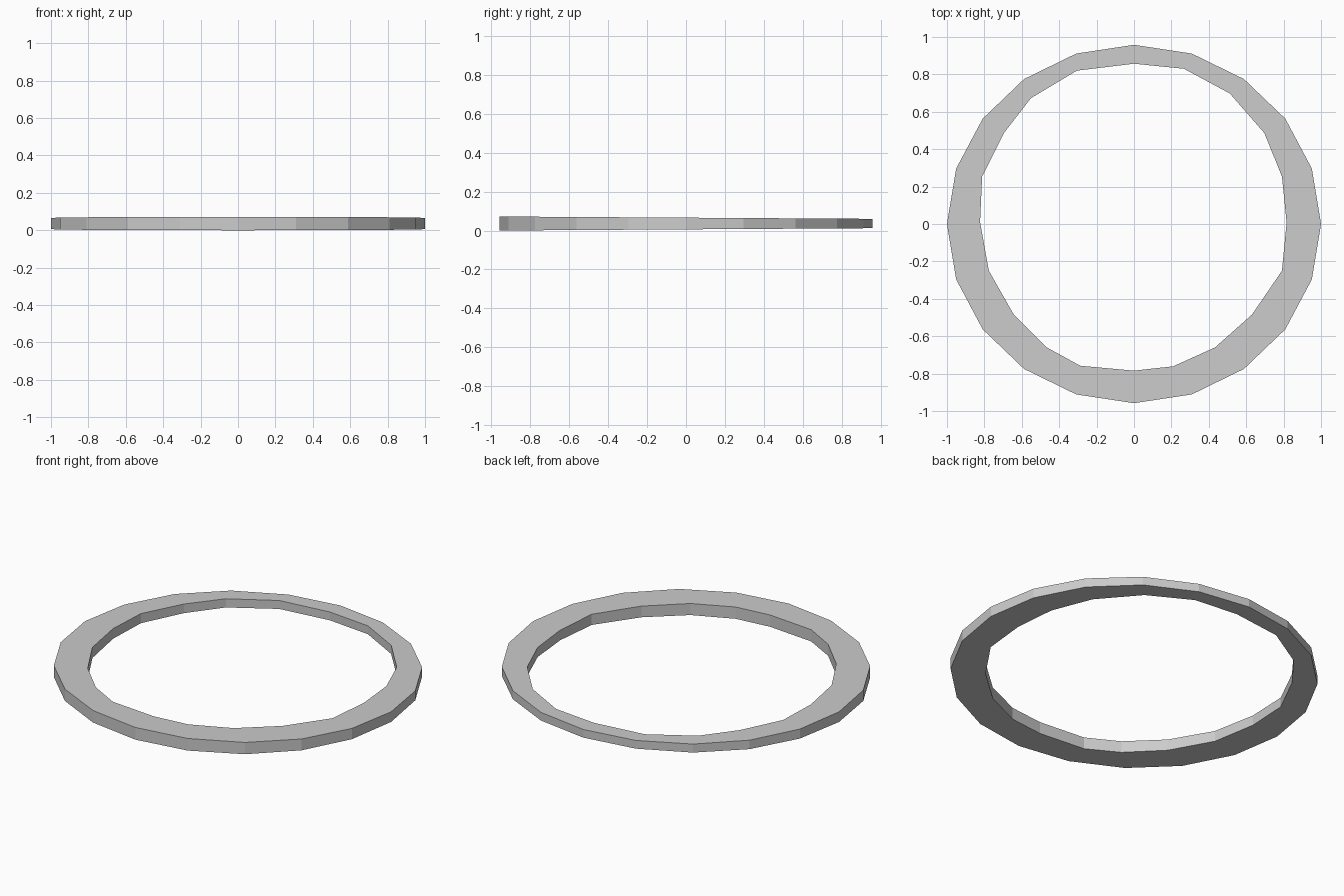
import bpy, bmesh, math

if "Cube" in bpy.data.objects:
    bpy.data.objects.remove(bpy.data.objects["Cube"])

SIDES, DEPTH = 20, 0.958

# Outer outline: slightly squashed 20-sided circle
outer = [(math.cos(2 * math.pi * i / SIDES), DEPTH * math.sin(2 * math.pi * i / SIDES))
         for i in range(SIDES)]

# Inner outline: hand-shaped opening, counter-clockwise from +x
inner = [(.816, .008), (.791, .254), (.697, .486), (.512, .698), (.267, .83),
         (0, .857), (-.305, .82), (-.551, .673), (-.695, .487), (-.812, .254),
         (-.823, .01), (-.776, -.25), (-.643, -.484), (-.466, -.66), (-.287, -.758),
         (0, -.784), (.209, -.761), (.433, -.66), (.631, -.484), (.791, -.25)]


def height(y, side):
    # The band thins gently from front to back
    return 0.036 + side * (0.030 - 0.006 * y / DEPTH)


bm = bmesh.new()


def loop(outline, side):
    return [bm.verts.new((x, y, height(y, side))) for x, y in outline]


# Rectangular cross-section swept around the ring
loops = [loop(outer, -1), loop(outer, 1), loop(inner, 1), loop(inner, -1)]
for k in range(4):
    a, b = loops[k], loops[(k + 1) % 4]
    for i in range(SIDES):
        j = (i + 1) % SIDES
        bm.faces.new((a[i], a[j], b[j], b[i]))
bmesh.ops.recalc_face_normals(bm, faces=bm.faces)

mesh = bpy.data.meshes.new("ring_band")
bm.to_mesh(mesh)
bm.free()
bpy.context.collection.objects.link(bpy.data.objects.new("ring_band", mesh))
